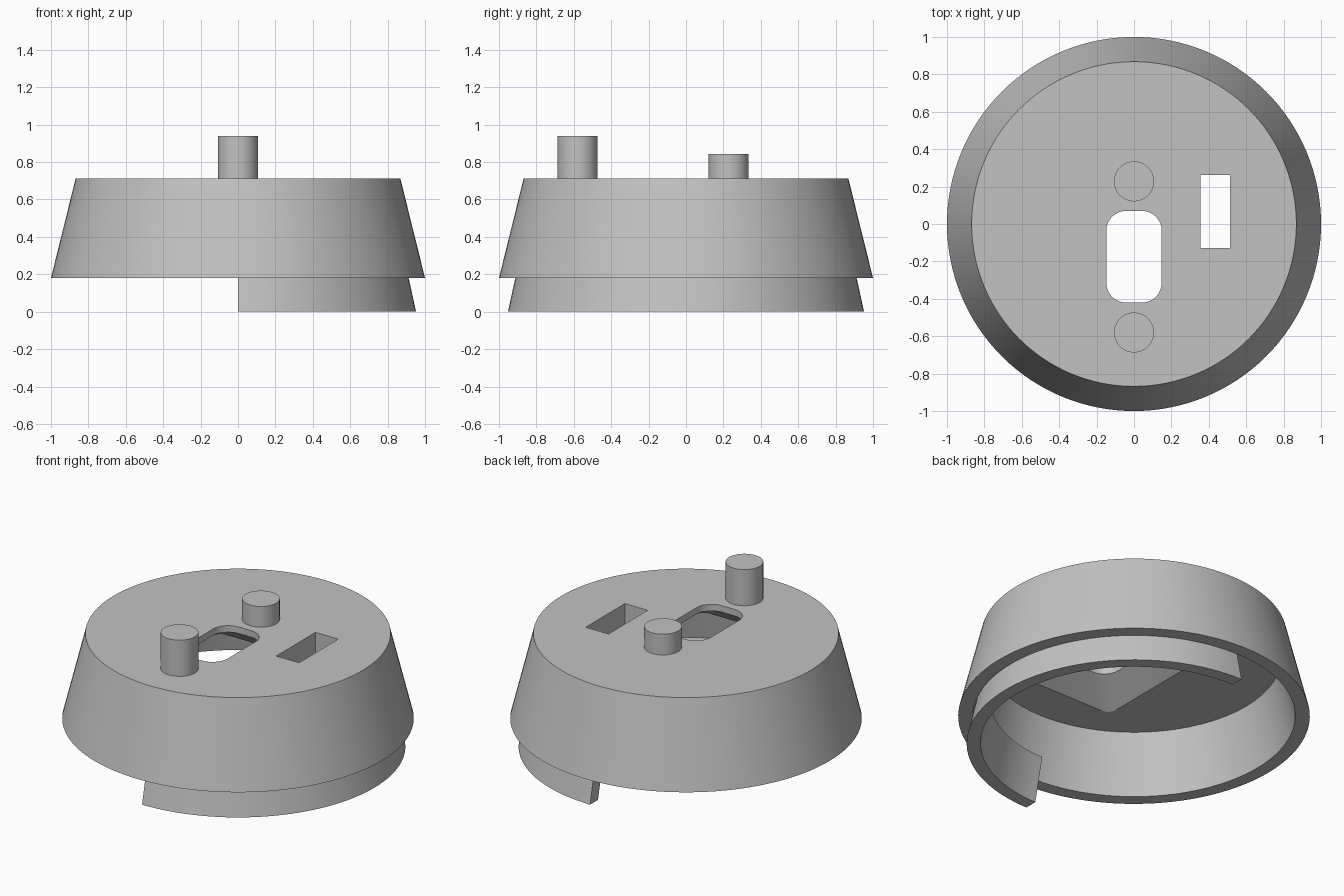
import bpy, bmesh, math

if "Cube" in bpy.data.objects:
    bpy.data.objects.remove(bpy.data.objects["Cube"], do_unlink=True)

grey = bpy.data.materials.new("matte_grey")
grey.use_nodes = True
colour = (0.54, 0.54, 0.54, 1)
grey.diffuse_color = colour
grey.node_tree.nodes["Principled BSDF"].inputs["Base Color"].default_value = colour


def finish(name, bm):
    bmesh.ops.recalc_face_normals(bm, faces=bm.faces)
    mesh = bpy.data.meshes.new(name)
    bm.to_mesh(mesh)
    bm.free()
    mesh.materials.append(grey)
    obj = bpy.data.objects.new(name, mesh)
    bpy.context.collection.objects.link(obj)
    return obj


def loft(name, rings, close=False):
    """Skin matching rings of points; cap the ends or join last to first."""
    bm = bmesh.new()
    loops = [[bm.verts.new(p) for p in ring] for ring in rings]
    n = len(loops[0])
    pairs = list(zip(loops, loops[1:]))
    if close:
        pairs.append((loops[-1], loops[0]))
    else:
        bm.faces.new(loops[0])
        bm.faces.new(loops[-1])
    for a, b in pairs:
        for i in range(n):
            j = (i + 1) % n
            bm.faces.new((a[i], a[j], b[j], b[i]))
    return finish(name, bm)


def circle(r, z, cx=0, cy=0, n=128):
    steps = [math.tau * i / n for i in range(n)]
    return [(cx + r * math.cos(t), cy + r * math.sin(t), z) for t in steps]


def rounded_rect(cx, cy, hx, hy, r, z, steps=8):
    points = []
    for k, (sx, sy) in enumerate(((1, 1), (-1, 1), (-1, -1), (1, -1))):
        for i in range(steps + 1):
            t = math.pi / 2 * (k + i / steps)
            points.append((cx + sx * (hx - r) + r * math.cos(t),
                           cy + sy * (hy - r) + r * math.sin(t), z))
    return points


def activate(obj):
    bpy.ops.object.select_all(action="DESELECT")
    obj.select_set(True)
    bpy.context.view_layer.objects.active = obj


def cut(obj, cutter):
    mod = obj.modifiers.new("cut", "BOOLEAN")
    mod.operation = "DIFFERENCE"
    mod.solver = "EXACT"
    mod.object = cutter
    activate(obj)
    bpy.ops.object.modifier_apply(modifier=mod.name)
    bpy.data.objects.remove(cutter, do_unlink=True)


# Tapered cap, hollow from below
shell = loft("tapered_cap", [
    circle(0.835, 0.555), circle(0.917, 0.18),
    circle(1, 0.18), circle(0.868, 0.713)])

# Rounded slot that flares into a wider pocket underneath
cut(shell, loft("slot_cutter", [
    rounded_rect(0, -0.175, 0.148, 0.245, 0.105, 0.8),
    rounded_rect(0, -0.175, 0.148, 0.245, 0.105, 0.672),
    rounded_rect(0, -0.175, 0.295, 0.395, 0.06, 0.555),
    rounded_rect(0, -0.175, 0.295, 0.395, 0.06, 0.5)]))

# Straight rectangular hole
cut(shell, loft("window_cutter", [
    [(x, y, z) for x, y in ((0.355, -0.127), (0.513, -0.127),
                            (0.513, 0.262), (0.355, 0.262))]
    for z in (0.8, 0.5)]))

# Half-ring lip hanging below the rim on the +x side
section = ((0.952, 0), (0.893, 0.27), (0.812, 0.27), (0.873, 0))
angles = [math.pi * (i / 64 - 0.5) for i in range(65)]
lip = loft("half_ring_lip", [
    [(r * math.cos(t), r * math.sin(t), z) for r, z in section] for t in angles])

# Round pins on the top face
pins = [loft(name, [circle(0.107, 0.69, 0, y, 64), circle(0.107, top, 0, y, 64)])
        for name, y, top in (("front_pin", -0.58, 0.94), ("back_pin", 0.228, 0.843))]

for obj in [shell, lip] + pins:
    activate(obj)
    bpy.ops.object.shade_smooth_by_angle(angle=math.radians(25))
